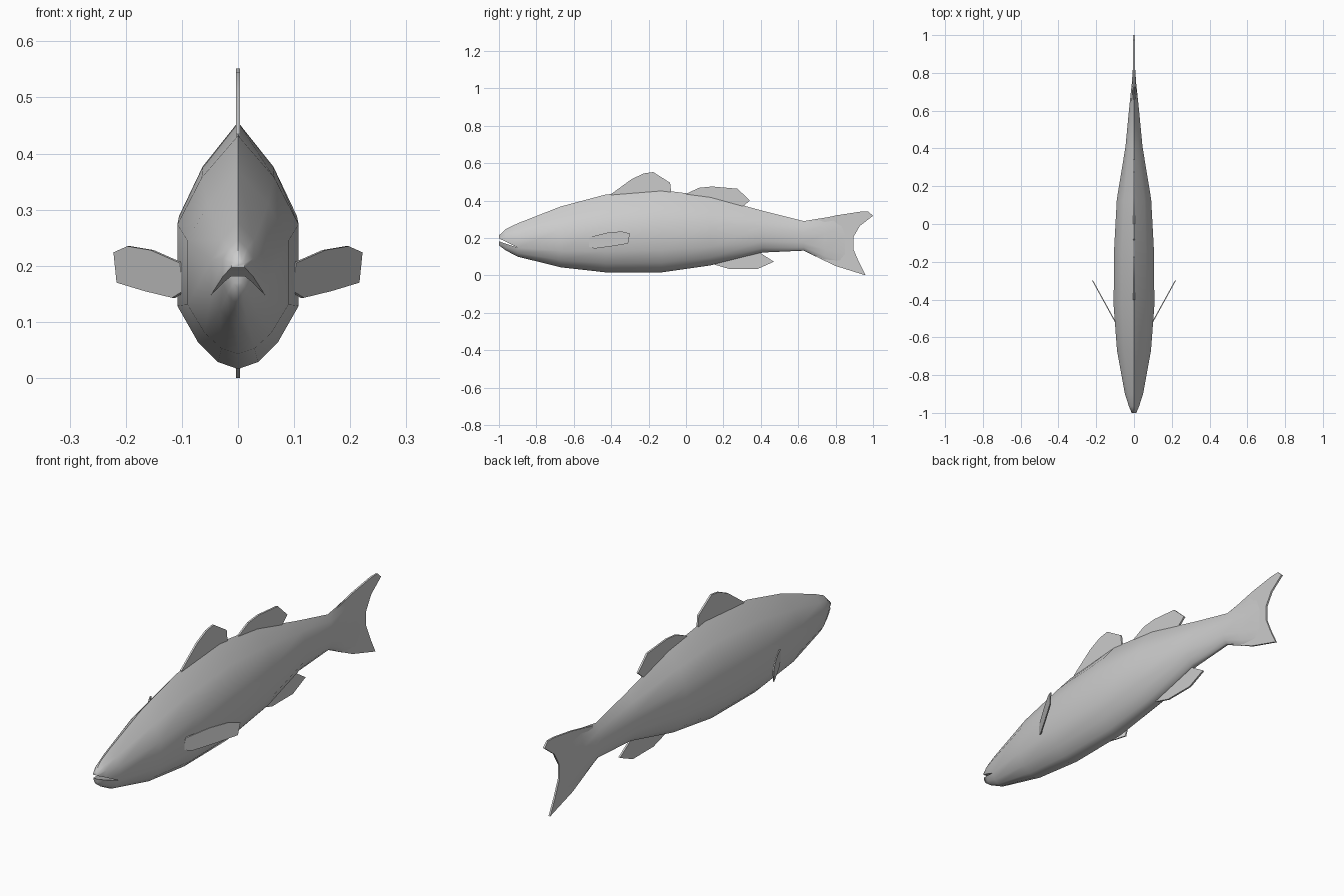
import bpy, bmesh, math

if "Cube" in bpy.data.objects:
    bpy.data.objects.remove(bpy.data.objects["Cube"])


def finish(name, bm, degrees):
    """Turn a bmesh into an object, smooth below the given angle."""
    bmesh.ops.recalc_face_normals(bm, faces=bm.faces)
    mesh = bpy.data.meshes.new(name)
    bm.to_mesh(mesh)
    bm.free()
    ob = bpy.data.objects.new(name, mesh)
    bpy.context.collection.objects.link(ob)
    bpy.ops.object.select_all(action='DESELECT')
    ob.select_set(True)
    bpy.context.view_layer.objects.active = ob
    bpy.ops.object.shade_smooth_by_angle(angle=math.radians(degrees))
    return ob


def loft(bm, rings):
    """Join closed loops of equal length."""
    n = len(rings[0])
    for a, b in zip(rings, rings[1:]):
        for i in range(n):
            j = (i + 1) % n
            bm.faces.new((a[i], a[j], b[j], b[i]))


def make_ring(bm, profile, y, lo, hi, wide):
    return [bm.verts.new((w * wide, y, lo + h * (hi - lo))) for w, h in profile]


def plate(name, outline, half, place=lambda y: 0.0):
    """Thin slab from a (y, z) outline; place gives its x at each y."""
    bm = bmesh.new()
    sides = [[bm.verts.new((place(y) + s * half, y, z)) for y, z in outline]
             for s in (-1, 1)]
    loft(bm, sides)
    for ring in sides:
        bm.faces.new(ring)
    return finish(name, bm, 30)


# Body: half cross-section (width fraction, height fraction), bottom to top
half = [(0, 0), (.33, .03), (.66, .115), (1, .27), (1, .62), (.6, .82), (0, 1)]
section = half + [(-w, h) for w, h in half[-2:0:-1]]
# Stations: y, bottom z, top z, half width
stations = [(-.9, .1, .278, .048), (-.67, .043, .368, .09),
            (-.43, .016, .432, .108), (-.13, .016, .456, .105),
            (.13, .053, .422, .091), (.41, .122, .345, .045),
            (.63, .132, .29, .024), (.74, .078, .308, .012),
            (.85, .036, .325, .004)]
bm = bmesh.new()
rings = [make_ring(bm, section, *s) for s in stations]
loft(bm, rings)
bm.faces.new(rings[-1])

# Jaws: the first ring splits at its lower corners into two open-mouthed lofts
first = rings[0]
upper = [(1, 0), (1, .48), (.6, .75), (0, 1), (-.6, .75), (-1, .48), (-1, 0)]
lower = [(-1, 1), (-.7, .42), (-.35, .1), (0, 0), (.35, .1), (.7, .42), (1, 1)]
jaws = [(upper, first[3:10], [(-1.0, .197, .213, .012), (-.965, .181, .247, .027)]),
        (lower, first[9:] + first[:4], [(-1.0, .16, .182, .012), (-.965, .134, .17, .027)])]
for profile, root, parts in jaws:
    jaw = [make_ring(bm, profile, *p) for p in parts]
    loft(bm, jaw + [root])
    bm.faces.new(jaw[0])
finish("body", bm, 65)

# Fins along the centre line, rooted inside the body
fins = {
    "front_dorsal_fin": [(-.41, .40), (-.4, .435), (-.29, .515), (-.225, .545),
                         (-.175, .552), (-.085, .495), (-.075, .41)],
    "rear_dorsal_fin": [(0, .40), (0, .436), (.07, .468), (.14, .475),
                        (.275, .463), (.342, .4), (.3, .365), (.25, .34)],
    "anal_fin": [(.15, .09), (.15, .058), (.235, .033), (.38, .033),
                 (.47, .073), (.40, .118), (.38, .15)],
    "tail_fin": [(.66, .288), (.8, .32), (.93, .34), (.975, .341), (1.0, .318),
                 (.93, .265), (.895, .205), (.895, .14), (.925, .07),
                 (.96, .0), (.8, .05), (.66, .118)],
}
for name, outline in fins.items():
    plate(name, outline, .004)

# Pectoral fins, swept outward and back
pectoral = [(-.525, .155), (-.515, .205), (-.42, .228), (-.345, .235),
            (-.30, .224), (-.31, .17), (-.40, .155), (-.49, .143)]
for side, label in ((-1, "left"), (1, "right")):
    plate(label + "_pectoral_fin", pectoral, .003,
          lambda y: side * (.098 + (y + .52) * .55))
